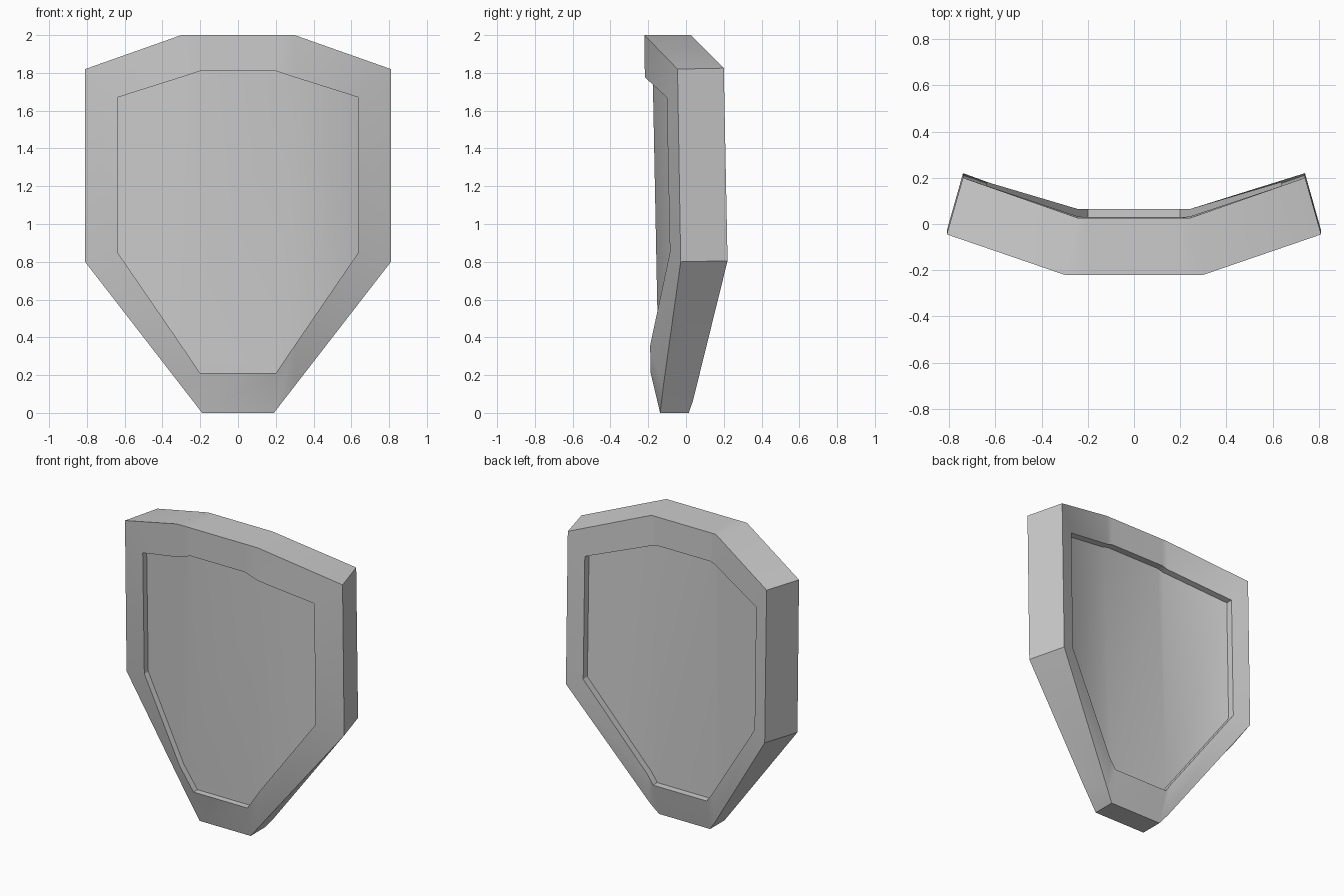
import bpy, bmesh, math
from mathutils import Vector

if "Cube" in bpy.data.objects:
    bpy.data.objects.remove(bpy.data.objects["Cube"])

# Half outlines (right side, top to bottom): x, y, z
FRONT_OUTER = [(.2, -.22, 2), (.3, -.22, 2), (.81, -.045, 1.82),
               (.81, -.028, .8), (.3, -.12, .142), (.19, -.137, 0)]
FRONT_INNER = [(.2, -.218, 1.81), (.3, -.218, 1.777), (.638, -.102, 1.67),
               (.638, -.085, .85), (.3, -.19, .357), (.2, -.187, .21)]
BACK_OUTER = [(.2, .025, 2), (.24, .025, 2), (.74, .2, 1.825),
              (.74, .22, .805), (.24, .037, .065), (.19, .015, 0)]
BACK_INNER = [(.2, .03, 1.81), (.24, .032, 1.797), (.638, .165, 1.67),
              (.638, .182, .85), (.24, .064, .268), (.2, .065, .21)]


def shift(half, dy):
    return [(x, y + dy, z) for x, y, z in half]


def add_ring(bm, half):
    """Closed loop: right half going down, mirrored left half going up."""
    pts = half + [(-x, y, z) for x, y, z in reversed(half)]
    return [bm.verts.new(Vector(p)) for p in pts]


def bridge(bm, a, b):
    n = len(a)
    for i in range(n):
        j = (i + 1) % n
        bm.faces.new((a[i], a[j], b[j], b[i]))


def cap(bm, r):
    """Centre strip plus two bent-back wings."""
    bm.faces.new((r[0], r[1], r[4], r[5], r[6], r[7], r[10], r[11]))
    bm.faces.new(r[1:5])
    bm.faces.new(r[7:11])


def finish(bm, name):
    bmesh.ops.recalc_face_normals(bm, faces=bm.faces[:])
    mesh = bpy.data.meshes.new(name)
    bm.to_mesh(mesh)
    bm.free()
    ob = bpy.data.objects.new(name, mesh)
    bpy.context.collection.objects.link(ob)
    bpy.ops.object.select_all(action='DESELECT')
    ob.select_set(True)
    bpy.context.view_layer.objects.active = ob
    bpy.ops.object.shade_smooth_by_angle(angle=math.radians(30))


# Thick rim frame
bm = bmesh.new()
rings = [add_ring(bm, h) for h in (FRONT_INNER, FRONT_OUTER, BACK_OUTER, BACK_INNER)]
for i in range(4):
    bridge(bm, rings[i], rings[(i + 1) % 4])
finish(bm, "shield_rim")

# Panel recessed on both sides of the rim
bm = bmesh.new()
front = add_ring(bm, shift(FRONT_INNER, .042))
back = add_ring(bm, shift(BACK_INNER, -.045))
bridge(bm, front, back)
cap(bm, front)
cap(bm, back)
finish(bm, "shield_panel")
